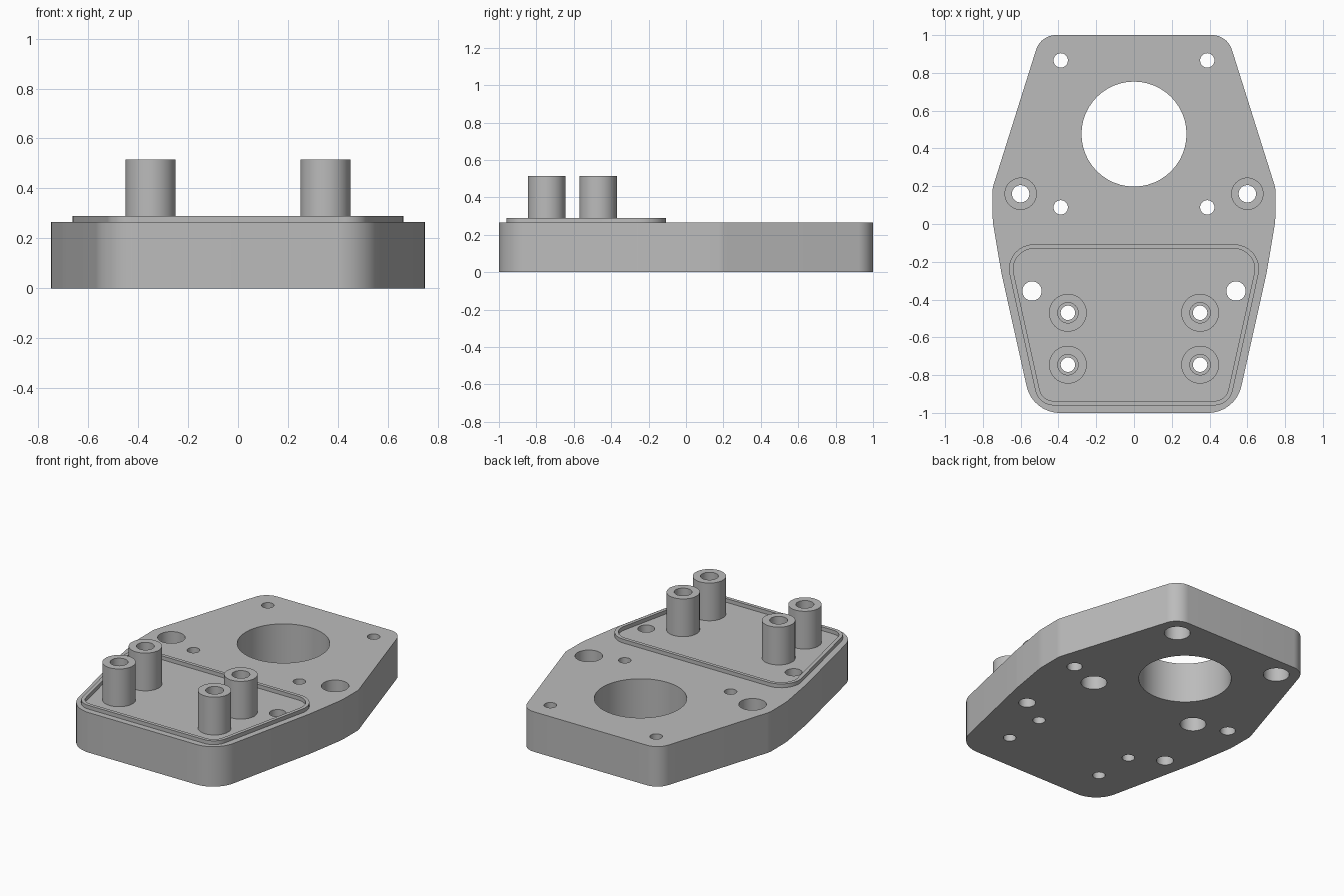
import bpy
import bmesh
import math
from mathutils import Vector

cube = bpy.data.objects.get("Cube")
if cube:
    bpy.data.objects.remove(cube, do_unlink=True)

TOP = 0.265       # plate thickness
RIM_TOP = 0.29
POST_TOP = 0.515

grey = bpy.data.materials.new("plain grey")
grey.use_nodes = True
grey.diffuse_color = (0.5, 0.5, 0.5, 1)
grey.node_tree.nodes["Principled BSDF"].inputs["Base Color"].default_value = (0.5, 0.5, 0.5, 1)


def circle(x, y, r, n=48):
    return [(x + r * math.cos(math.tau * i / n), y + r * math.sin(math.tau * i / n)) for i in range(n)]


def rounded_outline(half, inset=0.0, steps=10):
    """Mirror half an outline of (x, y, radius) corners and round each one."""
    corners = half + [(-x, y, r) for x, y, r in reversed(half)]
    points = []
    for i, (x, y, r) in enumerate(corners):
        p = Vector((x, y))
        d1 = (Vector(corners[i - 1][:2]) - p).normalized()
        d2 = (Vector(corners[(i + 1) % len(corners)][:2]) - p).normalized()
        angle = d1.angle(d2) / 2
        centre = p + (d1 + d2).normalized() * r / math.sin(angle)
        a = (p + d1 * r / math.tan(angle) - centre).normalized()
        b = (p + d2 * r / math.tan(angle) - centre).normalized()
        for s in range(steps + 1):
            points.append(tuple(centre + a.lerp(b, s / steps).normalized() * (r - inset)))
    return points


def loft(bm, sections, closed=False):
    """Skin a stack of (outline, z) sections; closed makes a hollow ring."""
    rings = [[bm.verts.new((x, y, z)) for x, y in line] for line, z in sections]
    n = len(rings[0])
    pairs = list(zip(rings, rings[1:]))
    if closed:
        pairs.append((rings[-1], rings[0]))
    else:
        bm.faces.new(rings[0])
        bm.faces.new(rings[-1])
    for low, high in pairs:
        for i in range(n):
            j = (i + 1) % n
            bm.faces.new((low[i], low[j], high[j], high[i]))


def make_object(name, bm):
    bmesh.ops.recalc_face_normals(bm, faces=bm.faces)
    mesh = bpy.data.meshes.new(name)
    bm.to_mesh(mesh)
    bm.free()
    mesh.materials.append(grey)
    obj = bpy.data.objects.new(name, mesh)
    bpy.context.collection.objects.link(obj)
    return obj


def activate(obj):
    bpy.ops.object.select_all(action='DESELECT')
    obj.select_set(True)
    bpy.context.view_layer.objects.active = obj


def smooth(obj):
    activate(obj)
    bpy.ops.object.shade_smooth_by_angle(angle=math.radians(25))


def ring(name, outer, inner, z0, z1):
    bm = bmesh.new()
    loft(bm, [(outer, z0), (outer, z1), (inner, z1), (inner, z0)], closed=True)
    smooth(make_object(name, bm))


# Base plate
plate_half = [(0.537, -1, 0.18), (0.702, -0.26, 0.3), (0.748, 0.015, 0.3),
              (0.749, 0.19, 0.12), (0.494, 1, 0.11)]
outline = rounded_outline(plate_half)
bm = bmesh.new()
loft(bm, [(outline, 0), (outline, TOP)])
plate = make_object("base_plate", bm)

# Hole cutters: stepped solids given as (radius, z) profiles
LOW, HIGH = -0.05, TOP + 0.05
cutters = bmesh.new()


def drill(x, y, profile):
    loft(cutters, [(circle(x, y, r), z) for r, z in profile])


drill(0, 0.476, [(0.278, LOW), (0.278, HIGH)])
posts = [(side * 0.35, y) for side in (-1, 1) for y in (-0.745, -0.47)]
for x, y in posts:
    drill(x, y, [(0.038, LOW), (0.038, HIGH)])
for side in (-1, 1):
    # Small bolt holes, counterbored from below
    for y in (0.088, 0.866):
        drill(side * 0.388, y, [(0.078, LOW), (0.078, 0.13), (0.038, 0.13), (0.038, HIGH)])
    # Mounting holes, counterbored from above
    drill(side * 0.6, 0.16, [(0.046, LOW), (0.046, 0.13), (0.083, 0.13), (0.083, HIGH)])
    # Plain cable holes
    drill(side * 0.54, -0.355, [(0.051, LOW), (0.051, HIGH)])

cutter = make_object("hole_cutter", cutters)
cutter.hide_render = True
cut = plate.modifiers.new("holes", 'BOOLEAN')
cut.operation = 'DIFFERENCE'
cut.solver = 'EXACT'
cut.object = cutter
activate(plate)
bpy.ops.object.modifier_apply(modifier=cut.name)
bpy.data.objects.remove(cutter, do_unlink=True)
smooth(plate)

# Raised locating rim
rim_half = [(0.505, -0.96, 0.1), (0.694, -0.108, 0.13)]
ring("locating_rim", rounded_outline(rim_half), rounded_outline(rim_half, 0.023), TOP, RIM_TOP)

# Hollow standoff posts
for i, (x, y) in enumerate(posts):
    ring(f"standoff_post_{i + 1}", circle(x, y, 0.1), circle(x, y, 0.054), TOP, POST_TOP)
